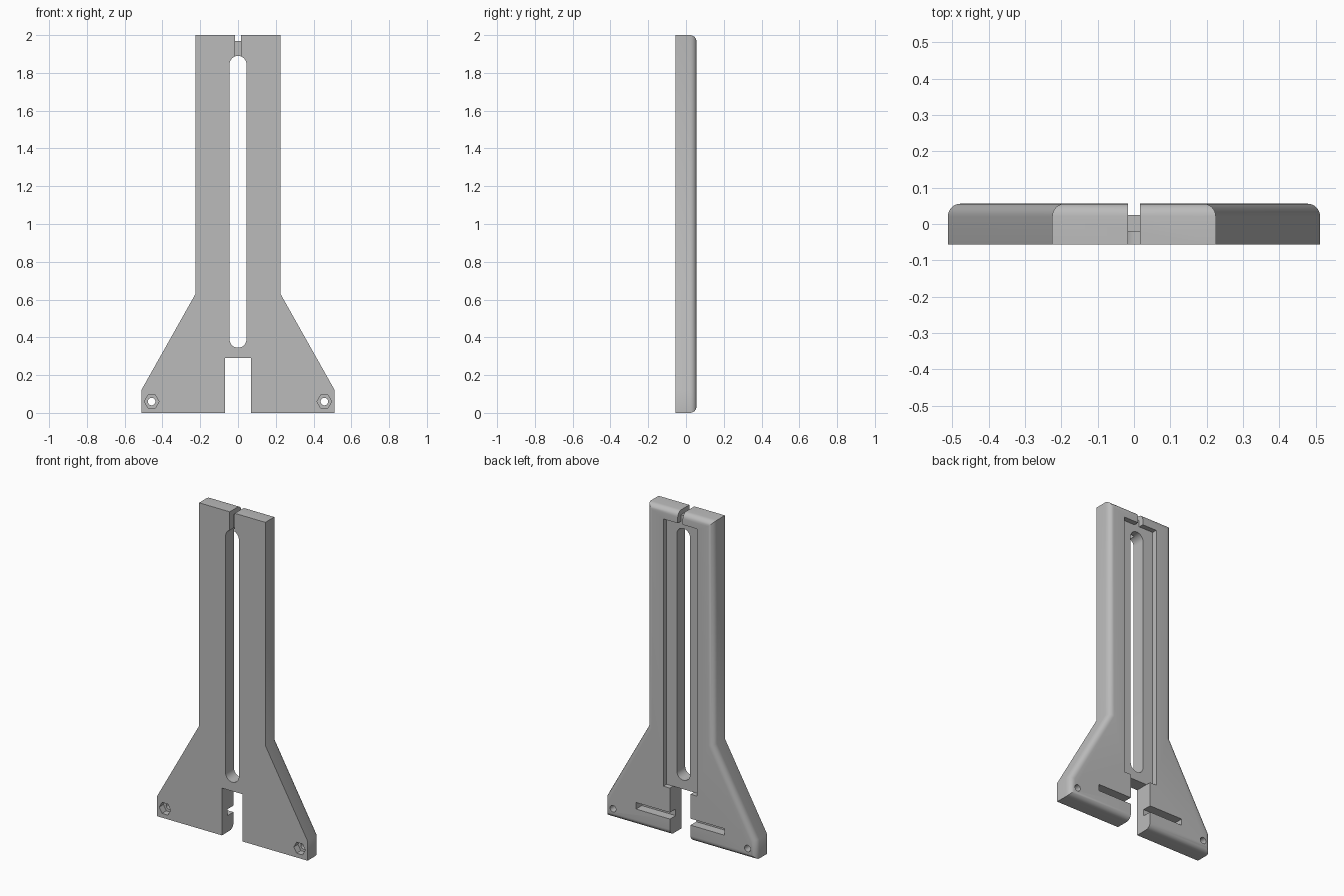
import bpy, bmesh
from math import sin, cos, pi, radians

cube = bpy.data.objects.get("Cube")
if cube:
    bpy.data.objects.remove(cube, do_unlink=True)

FRONT, BACK = -0.056, 0.056
FLOOR = 0.025        # floor of the rear pocket
GROOVE = -0.02       # floor of the front groove
PAST = 0.2           # overshoot for clean cuts

grey = bpy.data.materials.new("plain grey")
grey.use_nodes = True
colour = (0.5, 0.5, 0.5, 1)
grey.diffuse_color = colour
grey.node_tree.nodes["Principled BSDF"].inputs["Base Color"].default_value = colour


def prism(name, profile, y0, y1, round_back=0):
    """Extrude an x-z profile along y, optionally rounding its back edges."""
    bm = bmesh.new()
    face = bm.faces.new([bm.verts.new((x, y0, z)) for x, z in profile])
    out = bmesh.ops.extrude_face_region(bm, geom=[face])
    verts = [v for v in out["geom"] if isinstance(v, bmesh.types.BMVert)]
    bmesh.ops.translate(bm, verts=verts, vec=(0, y1 - y0, 0))
    bmesh.ops.recalc_face_normals(bm, faces=bm.faces[:])
    if round_back:
        rim = [e for e in bm.edges if all(v.co.y > y1 - 1e-4 for v in e.verts)]
        bmesh.ops.bevel(bm, geom=rim, offset=round_back, segments=6,
                        profile=0.5, affect='EDGES')
    mesh = bpy.data.meshes.new(name)
    bm.to_mesh(mesh)
    bm.free()
    mesh.materials.append(grey)
    obj = bpy.data.objects.new(name, mesh)
    bpy.context.collection.objects.link(obj)
    return obj


def box(x0, x1, z0, z1):
    return [(x0, z0), (x1, z0), (x1, z1), (x0, z1)]


def ring(x, z, r, n, start=0.0):
    return [(x + r * cos(start + 2 * pi * i / n), z + r * sin(start + 2 * pi * i / n))
            for i in range(n)]


def capsule(r, z0, z1, n=16):
    top = [(r * cos(pi * i / n), z1 - r + r * sin(pi * i / n)) for i in range(n + 1)]
    low = [(-r * cos(pi * i / n), z0 + r - r * sin(pi * i / n)) for i in range(n + 1)]
    return top + low


# Upright plate with flared feet and rounded back edges
half = [(0.512, 0), (0.512, 0.12), (0.225, 0.63), (0.225, 2)]
plate = prism("slotted_bracket", half + [(-x, z) for x, z in reversed(half)],
              FRONT, BACK, 0.035)

# Central openings: foot notch, rear pocket, long slot, top slit and its grooves
cuts = [
    ("foot_notch", box(-0.07, 0.07, -PAST, 0.29), -PAST, PAST),
    ("rear_pocket", box(-0.115, 0.115, 0.29, 1.93), FLOOR, PAST),
    ("long_slot", capsule(0.045, 0.345, 1.89), -PAST, PAST),
    ("top_slit", box(-0.017, 0.017, 1.97, 2 + PAST), -PAST, PAST),
    ("rear_groove", box(-0.017, 0.017, 1.9, 2 + PAST), FLOOR, PAST),
    ("front_groove", box(-0.017, 0.017, 1.86, 2 + PAST), -PAST, GROOVE),
]

# Mirrored foot details: strap slot, bolt hole and hexagonal nut recess
for s in (-1, 1):
    cuts += [
        ("strap_slot", box(*sorted((s * 0.05, s * 0.3)), 0.1, 0.14), 0.0, PAST),
        ("bolt_hole", ring(s * 0.457, 0.06, 0.02, 24), -PAST, PAST),
        ("nut_recess", ring(s * 0.457, 0.06, 0.039, 6), -PAST, -0.015),
    ]

bpy.context.view_layer.objects.active = plate
for name, profile, y0, y1 in cuts:
    cutter = prism(name, profile, y0, y1)
    mod = plate.modifiers.new(name, 'BOOLEAN')
    mod.operation = 'DIFFERENCE'
    mod.solver = 'EXACT'
    mod.object = cutter
    bpy.ops.object.modifier_apply(modifier=mod.name)
    bpy.data.objects.remove(cutter, do_unlink=True)

# Smooth the curves, keep the edges crisp
bpy.ops.object.select_all(action='DESELECT')
plate.select_set(True)
bpy.ops.object.shade_smooth_by_angle(angle=radians(30))
